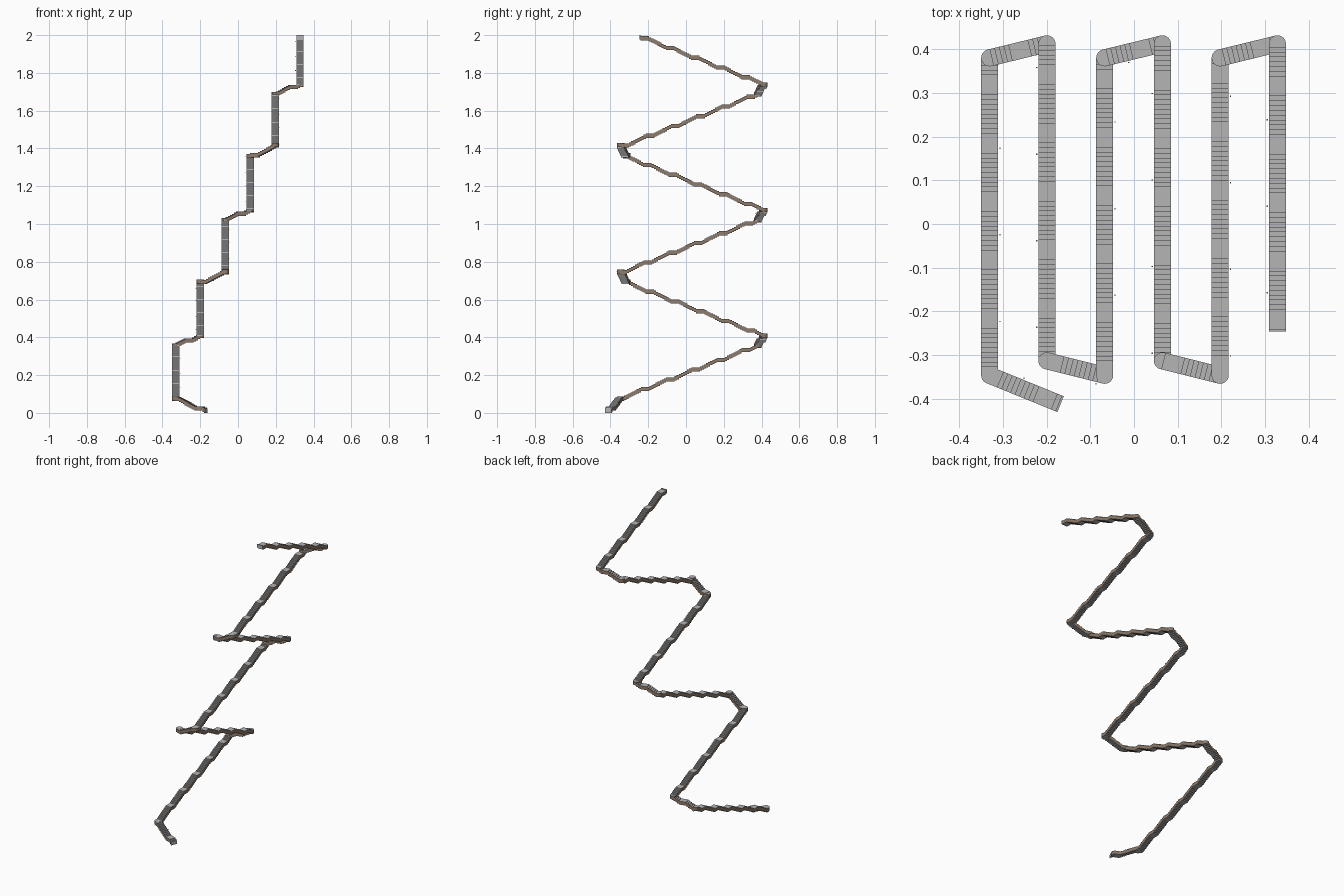
import bpy, bmesh, math
from mathutils import Vector

if "Cube" in bpy.data.objects:
    bpy.data.objects.remove(bpy.data.objects["Cube"])

# Plan of the zigzag stairway
plan = [Vector(p) for p in [(-.168, -.412), (-.33, -.346), (-.33, .38), (-.199, .412),
        (-.199, -.313), (-.067, -.346), (-.067, .38), (.065, .412), (.065, -.313),
        (.197, -.346), (.197, .38), (.328, .412), (.328, -.246)]]
HALF, THICK, PERIOD, PHASE = .0195, .022, .1335, .972
FLAT, STEPS = .34, 8          # level share of each period, steps in the rest
dist = [0.0]
for a, b in zip(plan, plan[1:]):
    dist.append(dist[-1] + (b - a).length)
TOTAL = dist[-1]


def climb(s):
    # level rest, then STEPS small risers, repeated along the path
    t = (s - PHASE) / PERIOD + FLAT / 2
    n = math.floor(t)
    u = max(0, (t - n - FLAT) / (1 - FLAT))
    return n + (math.floor(u * STEPS) + 1 if t - n >= FLAT else 0) / (STEPS + 1)


C0, C1 = climb(.0005), climb(TOTAL - .0005)


def height(s):
    return THICK + (2 - THICK) * (climb(s) - C0) / (C1 - C0)


def material(name, rgb):
    m = bpy.data.materials.new(name)
    m.diffuse_color = (*rgb, 1)
    m.use_nodes = True
    m.node_tree.nodes["Principled BSDF"].inputs["Base Color"].default_value = m.diffuse_color
    return m


grey = material("stone_grey", (.46, .46, .46))
brown = material("edge_brown", (.27, .2, .15))


def finish(bm, name):
    bmesh.ops.recalc_face_normals(bm, faces=bm.faces)
    me = bpy.data.meshes.new(name)
    bm.to_mesh(me)
    bm.free()
    me.materials.append(grey)
    me.materials.append(brown)
    ob = bpy.data.objects.new(name, me)
    bpy.context.collection.objects.link(ob)
    return ob


# Distances at which a riser stands
risers = [PHASE + PERIOD * (n - FLAT / 2 + FLAT + (1 - FLAT) * k / STEPS)
          for n in range(-9, 36) for k in range(STEPS + 1)]


def flight(i):
    s0, s1 = dist[i], dist[i + 1]
    d = (plan[i + 1] - plan[i]).normalized()
    side = Vector((-d.y, d.x)) * HALF
    cuts = [s0] + [r for r in risers if s0 + .001 < r < s1 - .001] + [s1]
    bm = bmesh.new()
    rings = []
    for a, b in zip(cuts, cuts[1:]):
        z = height((a + b) / 2)
        for s in (a, b):
            c = plan[i] + d * (s - s0)
            rings.append([bm.verts.new((*(c + side * k), h)) for k, h in
                          ((-1, z), (1, z), (1, z - THICK), (-1, z - THICK))])
    for r, q in zip(rings[::2], rings[1::2]):
        for j in range(4):                        # tread, sides and soffit
            f = bm.faces.new((r[j], r[(j + 1) % 4], q[(j + 1) % 4], q[j]))
            f.material_index = j % 2
    for r, q in zip(rings[1::2], rings[2::2]):    # risers above and below
        bm.faces.new((r[0], r[1], q[1], q[0]))
        bm.faces.new((r[2], r[3], q[3], q[2]))
        for j, k in ((0, 3), (1, 2)):             # close the sliver at the sides
            bm.faces.new((r[j], q[j], q[k], r[k])).material_index = 1
    for r in (rings[0], rings[-1]):
        bm.faces.new(r)
    finish(bm, f"stair_flight_{i + 1}")


for i in range(len(plan) - 1):
    flight(i)

# Round landings at the turns
for i in range(1, len(plan) - 1):
    bm = bmesh.new()
    bmesh.ops.create_cone(bm, cap_ends=True, segments=24, radius1=HALF, radius2=HALF, depth=THICK)
    bmesh.ops.translate(bm, verts=bm.verts, vec=(*plan[i], height(dist[i]) - THICK / 2 + .002))
    for f in bm.faces:
        f.material_index = 0 if abs(f.normal.z) > .5 else 1
    finish(bm, f"landing_{i}")

# Tiny studs along the right-hand edge
bm = bmesh.new()
s = .1
while s < TOTAL:
    i = max(k for k in range(len(plan) - 1) if dist[k] <= s)
    d = (plan[i + 1] - plan[i]).normalized()
    c = plan[i] + d * (s - dist[i]) + Vector((d.y, -d.x)) * (HALF + .004)
    new = bmesh.ops.create_cube(bm, size=.003)["verts"]
    bmesh.ops.translate(bm, verts=new, vec=(*c, height(s) - .004))
    s += .198
finish(bm, "edge_studs")
